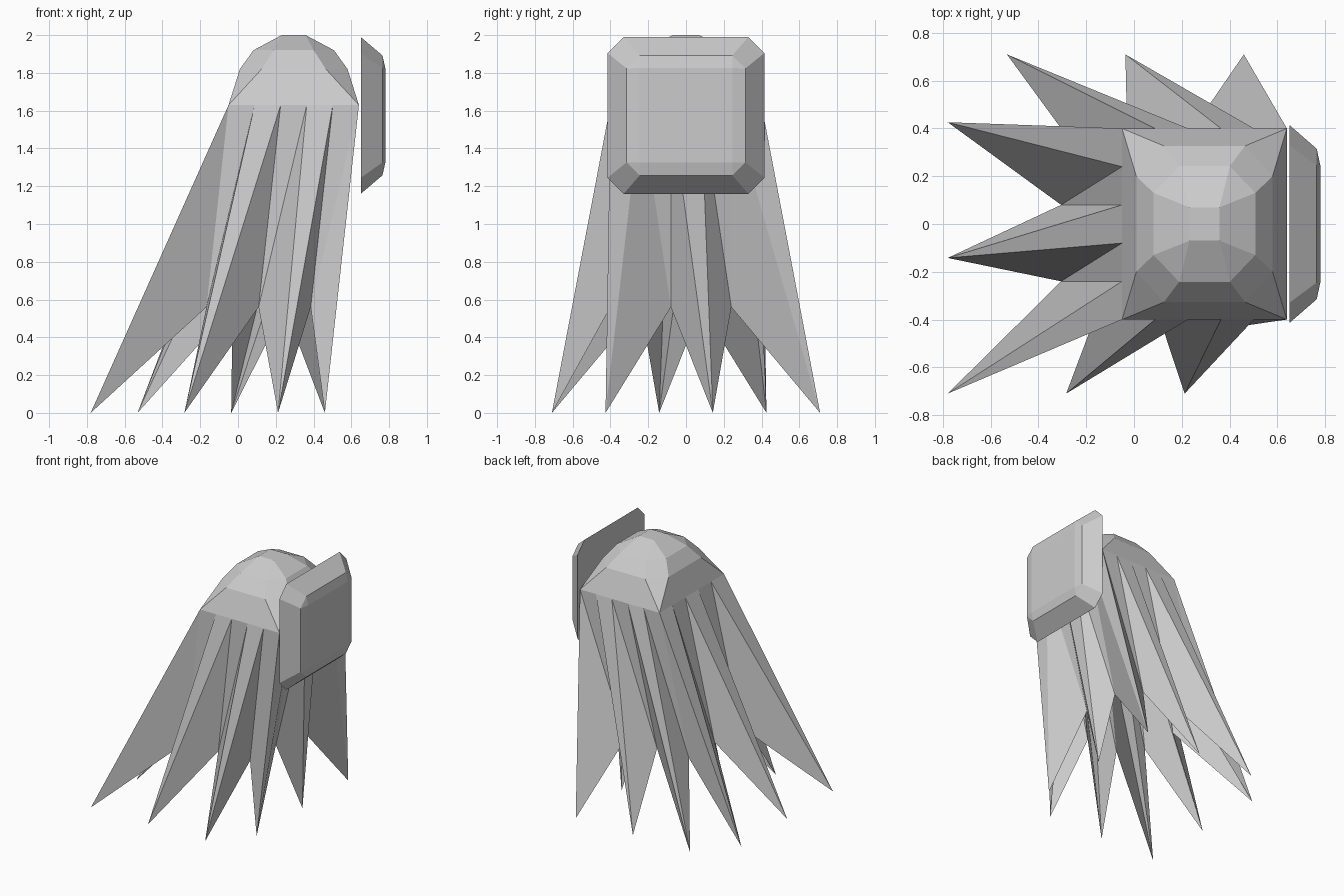
import bpy, bmesh
from mathutils import Vector

if "Cube" in bpy.data.objects:
    bpy.data.objects.remove(bpy.data.objects["Cube"], do_unlink=True)

grey = bpy.data.materials.new("plain_grey")
grey.use_nodes = True
grey.diffuse_color = (0.6, 0.6, 0.6, 1)
shader = grey.node_tree.nodes["Principled BSDF"]
shader.inputs["Base Color"].default_value = grey.diffuse_color
shader.inputs["Roughness"].default_value = 0.8


def finish(name, bm):
    bmesh.ops.remove_doubles(bm, verts=bm.verts, dist=0.0005)
    bmesh.ops.recalc_face_normals(bm, faces=bm.faces)
    mesh = bpy.data.meshes.new(name)
    bm.to_mesh(mesh)
    bm.free()
    mesh.materials.append(grey)
    obj = bpy.data.objects.new(name, mesh)
    bpy.context.collection.objects.link(obj)


def octagon(a, b, ca, cb):
    """Rectangle of half sizes a, b with its corners cut by ca, cb."""
    return [(a - ca, -b), (a, cb - b), (a, b - cb), (a - ca, b),
            (ca - a, b), (-a, b - cb), (-a, cb - b), (ca - a, -b)]


def stepped_block(name, rings, place, close_start):
    """Loft cut-corner rings; place maps (u, v, height) to a position."""
    bm = bmesh.new()
    loops = [[bm.verts.new(place(u, v, h)) for u, v in octagon(a, b, ca, cb)]
             for h, a, b, ca, cb in rings]
    for low, high in zip(loops, loops[1:]):
        for i in range(8):
            j = (i + 1) % 8
            bm.faces.new((low[i], low[j], high[j], high[i]))
    bm.faces.new(loops[-1])
    if close_start:
        bm.faces.new(loops[0][::-1])
    finish(name, bm)


# Domed cap: height, half sizes, corner cuts
cap_x = 0.295
stepped_block("domed_cap", [
    (1.63, 0.345, 0.4, 0, 0),
    (1.82, 0.285, 0.327, 0.115, 0.127),
    (1.92, 0.213, 0.242, 0.107, 0.112),
    (2.0, 0.063, 0.07, 0, 0),
], lambda u, v, h: (cap_x + u, v, h), False)

# Bevelled panel standing beside the cap
stepped_block("side_panel", [
    (0.65, 0.415, 0.415, 0.085, 0.085),
    (0.765, 0.315, 0.317, 0.07, 0.068),
    (0.78, 0.245, 0.25, 0, 0),
], lambda u, v, h: (h, u, 1.575 + v), True)


# Ragged skirt: folded sheet with ten points, slanting towards -x
def outline(cx, half_x, half_y, z, steps=5):
    corners = [Vector((cx + sx * half_x, sy * half_y, z))
               for sx, sy in ((-1, -1), (1, -1), (1, 1), (-1, 1))]
    return [corners[k].lerp(corners[(k + 1) % 4], s / steps)
            for k in range(4) for s in range(steps)]


top = outline(cap_x, 0.345, 0.4, 1.63)
hem = outline(-0.16, 0.62, 0.71, 0)
drop = Vector((-0.255, 0, -1.07))
for i in range(1, len(hem), 2):
    hem[i] = top[i] + drop

bm = bmesh.new()
upper = [bm.verts.new(p) for p in top]
lower = [bm.verts.new(p) for p in hem]
for i in range(len(top)):
    j = (i + 1) % len(top)
    bm.faces.new((upper[i], lower[j], upper[j]))
    bm.faces.new((upper[i], lower[i], lower[j]))
finish("ragged_skirt", bm)
